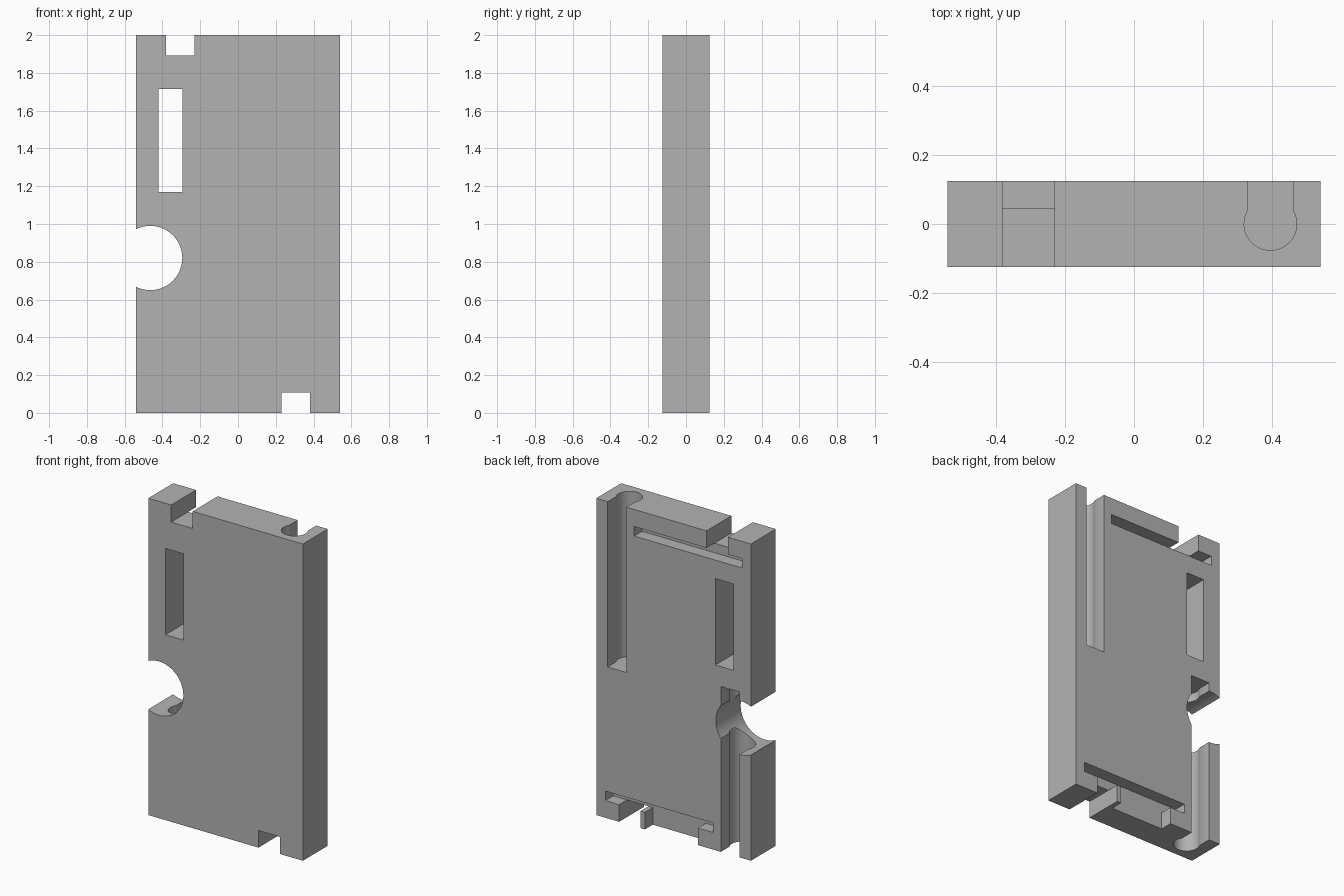
import bpy, bmesh
from math import sin, cos, pi, acos

default = bpy.data.objects.get("Cube")
if default:
    bpy.data.objects.remove(default, do_unlink=True)

W, D, H = 0.54, 0.124, 2.0   # half width, half depth, height
POCKET = 0.045               # floor of the rear pockets
NOTCH = 0.108                # depth of the edge notches
OVER = 0.1                   # how far cutters reach past the body


def prism(name, points, low, high, axis):
    """Extrude a closed profile along y (points are x, z) or z (points are x, y)."""
    def place(a, b, h):
        return (a, h, b) if axis == "y" else (a, b, h)
    bm = bmesh.new()
    ends = [[bm.verts.new(place(a, b, h)) for a, b in points] for h in (low, high)]
    for ring in ends:
        bm.faces.new(ring)
    n = len(points)
    for i in range(n):
        j = (i + 1) % n
        bm.faces.new((ends[0][i], ends[0][j], ends[1][j], ends[1][i]))
    bmesh.ops.recalc_face_normals(bm, faces=bm.faces)
    mesh = bpy.data.meshes.new(name)
    bm.to_mesh(mesh)
    bm.free()
    obj = bpy.data.objects.new(name, mesh)
    bpy.context.collection.objects.link(obj)
    return obj


def box(name, x0, x1, z0, z1, y0=-D - OVER):
    front_or_floor = y0
    end = D + OVER
    return prism(name, [(x0, z0), (x1, z0), (x1, z1), (x0, z1)], front_or_floor, end, "y")


def arc(cx, cy, r, start, end, steps):
    return [(cx + r * cos(start + (end - start) * i / steps),
             cy + r * sin(start + (end - start) * i / steps)) for i in range(steps + 1)]


def keyhole(cx, r=0.076, neck=0.065):
    """Round channel with a narrower neck opening through the back."""
    a = acos(neck / r)
    return ([(cx + neck, D + OVER), (cx - neck, D + OVER)]
            + arc(cx, 0, r, pi - a, 2 * pi + a, 48))


# Main slab
body = prism("case_body", [(-W, 0), (W, 0), (W, H), (-W, H)], -D, D, "y")

cutters = [
    # Notches through the top and bottom edges
    box("top_notch", -0.38, -0.23, H - NOTCH, H + OVER),
    box("bottom_notch", 0.23, 0.38, -OVER, NOTCH),
    # Long window through the slab
    box("window", -0.42, -0.293, 1.17, 1.715),
    # Rear slots and the shallow rear recess at the bottom
    box("top_slot", -0.477, 0.275, 1.832, H - NOTCH, POCKET),
    box("bottom_slot", -0.275, 0.477, NOTCH, 0.168, POCKET),
    box("bottom_recess", -0.17, 0.2, -OVER, NOTCH, POCKET),
    # Keyhole channels, opposite ways up on each side
    prism("left_channel", keyhole(0.395), 0.956, H + OVER, "z"),
    prism("right_channel", keyhole(-0.395), -OVER, 1.044, "z"),
    # Round bite in the side
    prism("side_bite", arc(-0.465, 0.82, 0.17, 0, 2 * pi, 96)[:-1], -D - OVER, D + OVER, "y"),
]

# Cut every opening, then discard the cutters
for cutter in cutters:
    cutter.hide_render = True
    mod = body.modifiers.new(cutter.name, "BOOLEAN")
    mod.operation = "DIFFERENCE"
    mod.solver = "EXACT"
    mod.object = cutter
bpy.context.view_layer.update()
graph = bpy.context.evaluated_depsgraph_get()
cut_mesh = bpy.data.meshes.new_from_object(body.evaluated_get(graph))
body.modifiers.clear()
body.data = cut_mesh
for cutter in cutters:
    bpy.data.objects.remove(cutter, do_unlink=True)

# Plain grey finish
grey = bpy.data.materials.new("plain_grey")
grey.use_nodes = True
colour = (0.45, 0.45, 0.45, 1)
grey.diffuse_color = colour
grey.node_tree.nodes["Principled BSDF"].inputs["Base Color"].default_value = colour
body.data.materials.clear()
body.data.materials.append(grey)

bpy.ops.object.select_all(action="DESELECT")
body.select_set(True)
bpy.context.view_layer.objects.active = body
bpy.ops.object.shade_smooth_by_angle(angle=pi / 6)
